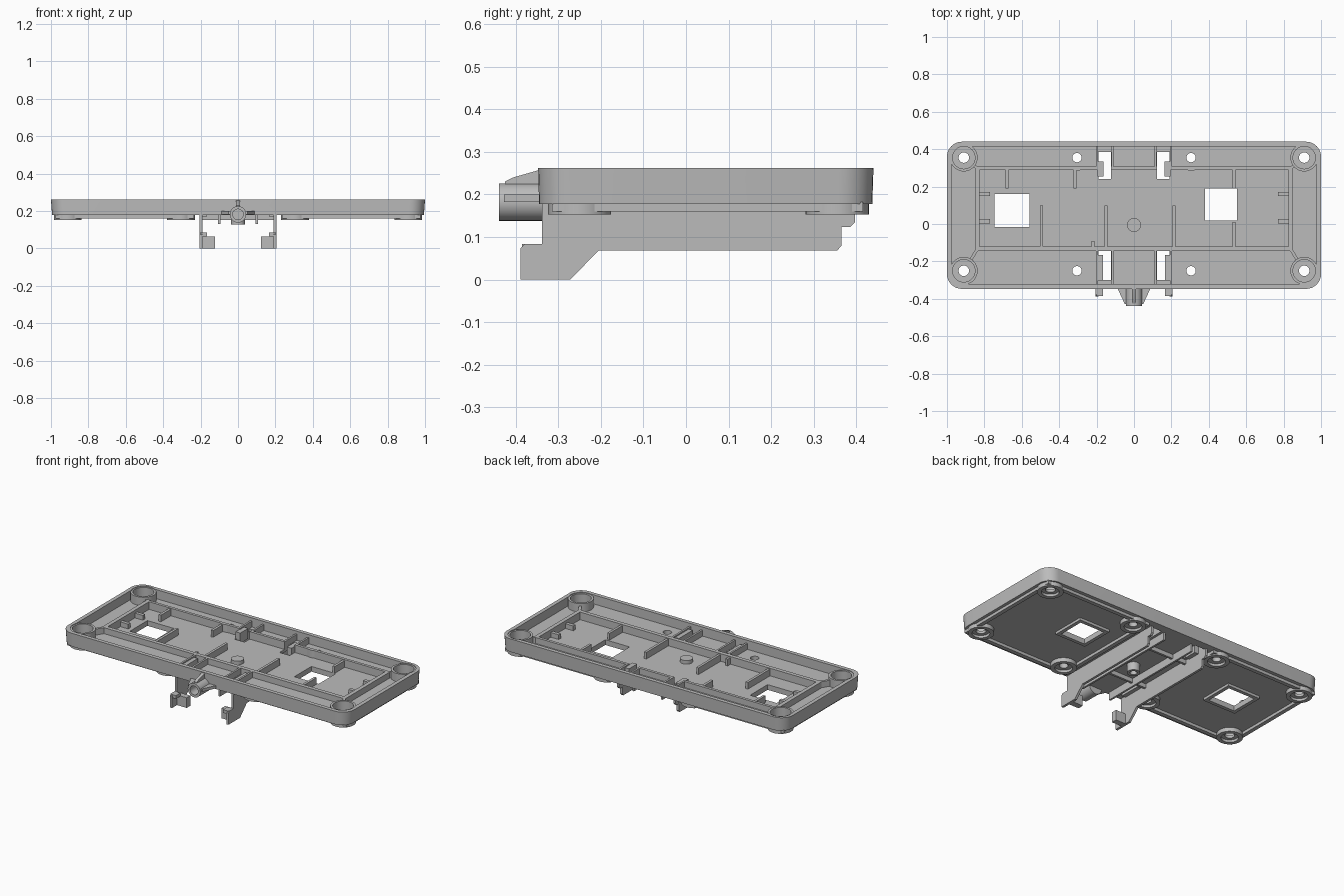
import bpy, bmesh, math
from mathutils import Vector

cube = bpy.data.objects.get("Cube")
if cube:
    bpy.data.objects.remove(cube, do_unlink=True)

grey = bpy.data.materials.new("plain grey")
grey.use_nodes = True
grey.diffuse_color = (0.5, 0.5, 0.5, 1)
grey.node_tree.nodes["Principled BSDF"].inputs["Base Color"].default_value = (0.5, 0.5, 0.5, 1)


def prism(name, pts, lo, hi, axis="z", base=1.0):
    """Extrude a closed outline along an axis; base scales the low end."""
    place = {"z": lambda a, b, c: (a, b, c), "x": lambda a, b, c: (c, a, b),
             "y": lambda a, b, c: (a, c, b)}[axis]
    bm = bmesh.new()
    low = [bm.verts.new(place(a * base, b * base, lo)) for a, b in pts]
    top = [bm.verts.new(place(a, b, hi)) for a, b in pts]
    bm.faces.new(low)
    bm.faces.new(top)
    n = len(pts)
    for i in range(n):
        j = (i + 1) % n
        bm.faces.new((low[i], low[j], top[j], top[i]))
    bmesh.ops.recalc_face_normals(bm, faces=bm.faces)
    mesh = bpy.data.meshes.new(name)
    bm.to_mesh(mesh)
    bm.free()
    mesh.materials.append(grey)
    obj = bpy.data.objects.new(name, mesh)
    bpy.context.collection.objects.link(obj)
    return obj


def rect(x0, x1, y0, y1):
    return [(x0, y0), (x1, y0), (x1, y1), (x0, y1)]


def box(name, x0, x1, y0, y1, z0, z1):
    return prism(name, rect(min(x0, x1), max(x0, x1), y0, y1), z0, z1)


def circle(x, y, r, n=40):
    return [(x + r * math.cos(2 * math.pi * i / n), y + r * math.sin(2 * math.pi * i / n)) for i in range(n)]


def cyl(name, x, y, r, z0, z1):
    return prism(name, circle(x, y, r), z0, z1)


def rounded(x0, x1, y0, y1, r, n=8):
    pts = []
    for k, (cx, cy) in enumerate(rect(x0 + r, x1 - r, y0 + r, y1 - r)):
        for i in range(n + 1):
            a = math.pi + (k + i / n) * math.pi / 2
            pts.append((cx + r * math.cos(a), cy + r * math.sin(a)))
    return pts


def bar(name, p, q, width, z0, z1):
    p, q = Vector(p), Vector(q)
    side = (q - p).normalized().orthogonal() * width / 2
    return prism(name, [tuple(v) for v in (p - side, q - side, q + side, p + side)], z0, z1)


def cut(obj, cutters):
    """Subtract the cutters, bake the result and remove them."""
    for c in cutters:
        m = obj.modifiers.new("cut", "BOOLEAN")
        m.operation, m.solver, m.object = "DIFFERENCE", "EXACT", c
    mesh = bpy.data.meshes.new_from_object(obj.evaluated_get(bpy.context.evaluated_depsgraph_get()))
    obj.modifiers.clear()
    obj.data = mesh
    for c in cutters:
        bpy.data.objects.remove(c, do_unlink=True)


BACK, FRONT = 0.355, -0.25
FLOOR, CHANNEL, RIDGE, RIM = 0.195, 0.205, 0.243, 0.262
corners = [(sx * 0.91, y) for sx in (-1, 1) for y in (BACK, FRONT)]
mids = [(sx * 0.305, y) for sx in (-1, 1) for y in (BACK, FRONT)]
windows = [(-0.745, -0.56, -0.015, 0.16), (0.38, 0.55, 0.02, 0.19)]


def slots():
    return [box("slot", s * 0.122, s * 0.193, y0, y1, 0.1, 0.3)
            for s in (-1, 1) for y0, y1 in ((0.24, 0.385), (-0.3, -0.145))]


# Tray with its channel, pocket and openings
tray = prism("tray", rounded(-1, 1, -0.347, 0.44, 0.08), 0.178, RIM, base=0.994)
holes = [prism("channel", rounded(-0.975, 0.975, -0.322, 0.415, 0.06), CHANNEL, 0.4),
         box("pocket", -0.825, 0.825, -0.12, 0.29, FLOOR, 0.4)]
holes += [box("window", *w, 0.1, 0.4) for w in windows]
holes += [cyl("cup_space", x, y, 0.07, 0.1, 0.4) for x, y in corners]
holes += [cyl("screw_hole", x, y, 0.025, 0.1, 0.4) for x, y in mids]
cut(tray, holes + slots())

# Raised frame around the pocket
ridge = box("pocket_ridge", -0.85, 0.85, -0.145, 0.308, 0.19, RIDGE)
cut(ridge, [box("ridge_space", -0.825, 0.825, -0.12, 0.29, 0.1, 0.4)] + slots())
for s in (-1, 1):
    bar("ridge_web", (s * 0.835, -0.13), (s * 0.872, -0.19), 0.016, 0.19, RIDGE)
    bar("ridge_web", (s * 0.84, 0.3), (s * 0.86, 0.315), 0.016, 0.19, RIDGE)

# Corner cups with hollow feet
for x, y in corners:
    cup = cyl("corner_cup", x, y, 0.074, 0.153, 0.258)
    cut(cup, [cyl("cup_bore", x, y, 0.06, 0.185, 0.4), cyl("cup_hole", x, y, 0.028, 0.1, 0.4),
              cyl("foot_recess", x, y, 0.05, 0.1, 0.168)])

# Middle feet and the curved walls behind the rear screw holes
for x, y in mids:
    foot = cyl("middle_foot", x, y, 0.074, 0.153, 0.182)
    cut(foot, [cyl("foot_hole", x, y, 0.025, 0.1, 0.4), cyl("foot_recess", x, y, 0.05, 0.1, 0.168)])
    if y == BACK:
        arc = cyl("screw_wall", x, y, 0.07, 0.19, RIDGE)
        cut(arc, [cyl("screw_space", x, y, 0.055, 0.1, 0.4),
                  box("arc_trim", x - 0.1, x + 0.1, 0.308, 0.5, 0.1, 0.4)])

# Shallow frames under each half
for s in (-1, 1):
    a, b = sorted((s * 0.975, s * 0.235))
    frame = box("underside_frame", a, b, -0.315, 0.415, 0.16, 0.182)
    cutters = [box("frame_space", a + 0.025, b - 0.025, -0.29, 0.39, 0.1, 0.3)]
    cutters += [cyl("frame_hole", x, y, 0.072, 0.1, 0.4) for x, y in corners + mids if x * s > 0]
    cut(frame, cutters)

# Window surrounds below
for x0, x1, y0, y1 in windows:
    e = 0.022
    surround = box("window_surround", x0 - e, x1 + e, y0 - e, y1 + e, 0.162, 0.182)
    cut(surround, [box("surround_space", x0, x1, y0, y1, 0.1, 0.3)])

# Thin ribs across the pocket
for x, y0, y1 in [(-0.68, 0.19, 0.295), (-0.315, 0.19, 0.295), (0.535, 0.19, 0.295),
                  (-0.495, -0.125, 0.1), (-0.15, -0.125, 0.1), (0.215, -0.125, 0.1),
                  (0.535, -0.125, 0.01), (-0.22, -0.125, -0.09)]:
    box("pocket_rib", x - 0.008, x + 0.008, y0, y1, 0.19, 0.237)

# End clips
for s in (-1, 1):
    for y in (0.015, 0.16):
        box("end_clip", s * 0.77, s * 0.83, y - 0.011, y + 0.011, 0.19, 0.225)

# Hanging side arms with hooks, slot clips and slot walls
arm_side = [(-0.388, 0), (-0.272, 0), (-0.205, 0.068), (0.355, 0.068), (0.365, 0.08), (0.365, 0.123),
            (0.385, 0.123), (0.397, 0.135), (0.397, 0.19), (-0.338, 0.19), (-0.338, 0.084),
            (-0.378, 0.084), (-0.388, 0.074)]
for s in (-1, 1):
    prism("side_arm", arm_side, *sorted((s * 0.19, s * 0.205)), axis="x")
    box("hook_lip", s * 0.165, s * 0.2, -0.385, -0.34, 0.064, 0.084)
    box("hook_tab", s * 0.122, s * 0.2, -0.338, -0.302, 0, 0.064)
    box("rear_clip", s * 0.163, s * 0.195, 0.255, 0.335, 0.17, 0.235)
    box("front_clip", s * 0.165, s * 0.195, -0.302, -0.165, 0.17, 0.235)
    for x in (0.115, 0.198):
        box("slot_wall", s * (x - 0.006), s * (x + 0.006), 0.3, 0.417, 0.19, RIDGE)
        box("slot_wall", s * (x - 0.006), s * (x + 0.006), -0.325, -0.14, 0.19, RIDGE)
    box("under_rib", s * 0.094, s * 0.106, -0.33, 0.385, 0.13, 0.182)
for y in (-0.13, 0.22):
    box("cross_rib", -0.195, 0.195, y - 0.007, y + 0.007, 0.152, 0.182)

# Central post
post = cyl("central_post", 0, -0.005, 0.037, 0.127, 0.218)
cut(post, [cyl("post_bore", 0, -0.005, 0.02, 0.1, 0.18)])

# Front socket with its bracket and web
socket = prism("front_socket", circle(0, 0.182, 0.044), -0.439, -0.335, axis="y")
cut(socket, [prism("socket_bore", circle(0, 0.182, 0.028), -0.5, -0.36, axis="y")])
prism("socket_bracket", [(-0.09, -0.34), (-0.05, -0.427), (-0.042, -0.427), (-0.042, -0.34)], 0.182, 0.2)
prism("socket_bracket", [(0.09, -0.34), (0.05, -0.427), (0.042, -0.427), (0.042, -0.34)], 0.182, 0.2)
prism("socket_web", [(-0.335, 0.26), (-0.405, 0.24), (-0.425, 0.23), (-0.425, 0.215), (-0.335, 0.215)],
      -0.01, 0.01, axis="x")

# Smooth the round parts, keep edges crisp
bpy.ops.object.select_all(action="DESELECT")
for o in bpy.context.scene.objects:
    if o.type == "MESH" and grey.name in o.data.materials:
        o.select_set(True)
        bpy.context.view_layer.objects.active = o
bpy.ops.object.shade_smooth_by_angle(angle=math.radians(30))
